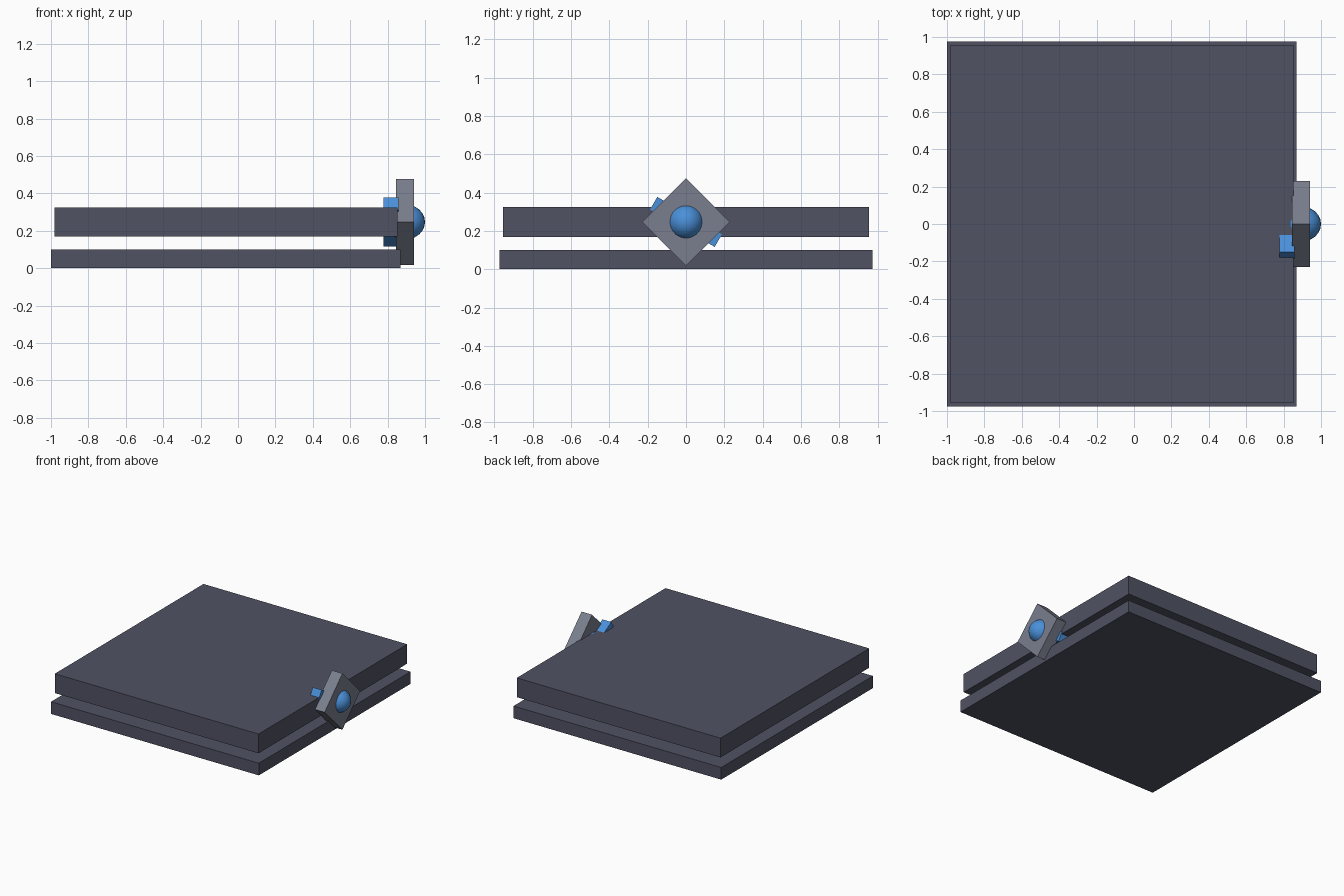
import bpy, math

if "Cube" in bpy.data.objects:
    bpy.data.objects.remove(bpy.data.objects["Cube"])


def material(name, srgb):
    m = bpy.data.materials.new(name)
    m.diffuse_color = [((c / 255 + 0.055) / 1.055) ** 2.4 for c in srgb] + [1]
    m.use_nodes = True
    m.node_tree.nodes["Principled BSDF"].inputs["Base Color"].default_value = m.diffuse_color
    return m


slate = material("dark slate", (80, 82, 99))
grey = material("steel grey", (122, 127, 142))
blue = material("bright blue", (74, 144, 217))


def box(name, lo, hi, mat, tilt=0):
    """Box between two corners, turned about its own x axis."""
    centre = [(a + b) / 2 for a, b in zip(lo, hi)]
    bpy.ops.mesh.primitive_cube_add(size=1, location=centre)
    ob = bpy.context.object
    ob.name = name
    ob.scale = [b - a for a, b in zip(lo, hi)]
    ob.rotation_euler.x = tilt
    ob.data.materials.append(mat)
    return ob


HUB_Z = 0.247

# Two stacked slabs
box("lower_slab", (-1, -0.975, 0), (0.87, 0.975, 0.099), slate)
box("upper_slab", (-0.98, -0.956, 0.168), (0.854, 0.956, 0.325), slate)

# Diamond clasp plate on the right edge
h = 0.229 / math.sqrt(2)
box("clasp_plate", (0.845, -h, HUB_Z - h), (0.94, h, HUB_Z + h), grey, math.pi / 4)

# Slanted bar running through the upper slab
box("latch_bar", (0.778, -0.195, HUB_Z - 0.038), (0.858, 0.195, HUB_Z + 0.038),
    blue, math.radians(-30))

# Round gem set in the plate
bpy.ops.mesh.primitive_uv_sphere_add(segments=24, ring_count=12, radius=1,
                                     location=(0.894, 0, HUB_Z))
gem = bpy.context.object
gem.name = "clasp_gem"
gem.scale = (0.106, 0.094, 0.094)
gem.data.materials.append(blue)
bpy.ops.object.shade_smooth_by_angle(angle=math.radians(40))
